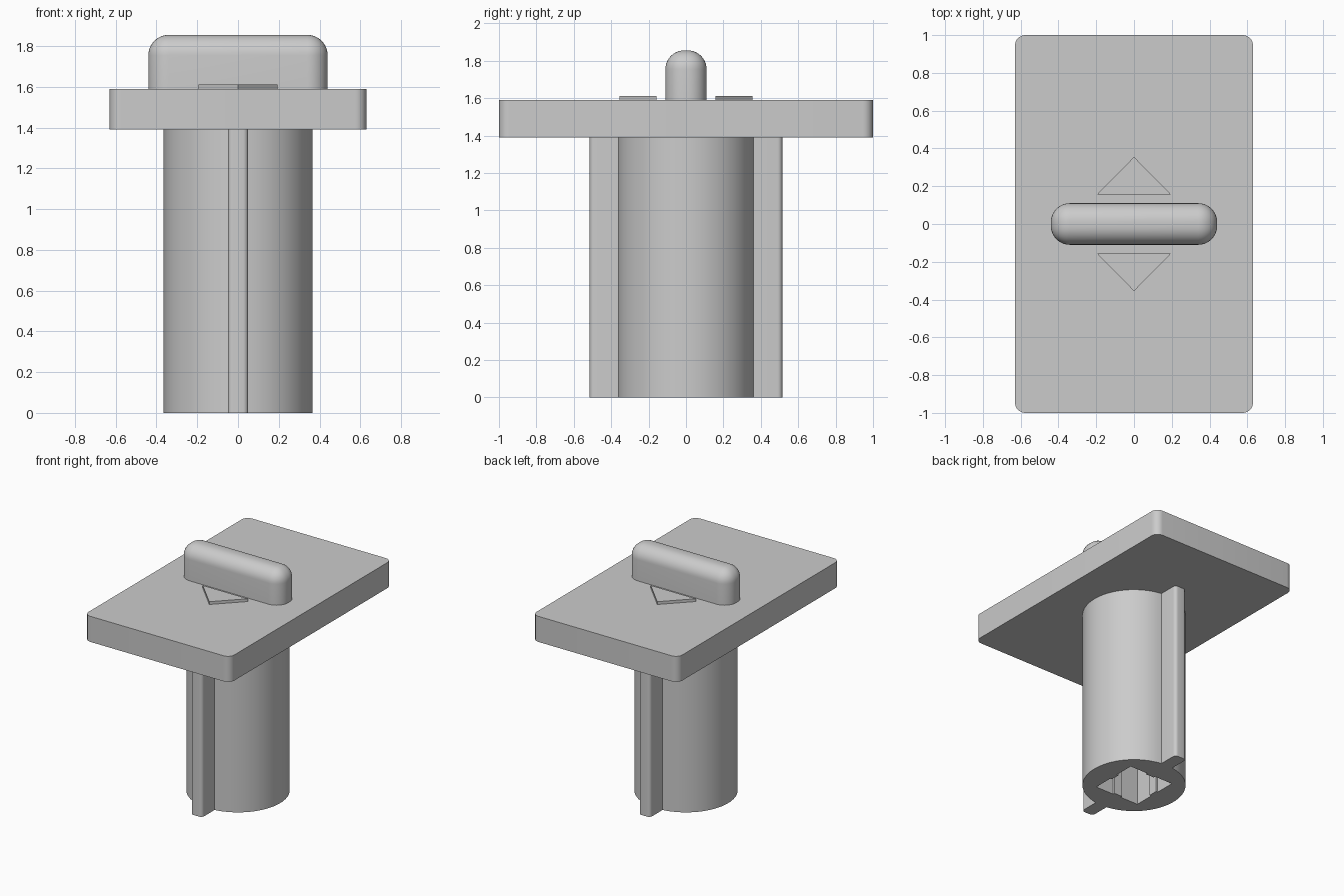
import bpy, bmesh, math
from mathutils import Vector

cube = bpy.data.objects.get("Cube")
if cube:
    bpy.data.objects.remove(cube, do_unlink=True)

grey = bpy.data.materials.new("plain grey")
grey.use_nodes = True
grey.diffuse_color = (0.6, 0.6, 0.6, 1)
grey.node_tree.nodes["Principled BSDF"].inputs["Base Color"].default_value = (0.6, 0.6, 0.6, 1)


def finish(bm, name):
    bmesh.ops.recalc_face_normals(bm, faces=bm.faces)
    mesh = bpy.data.meshes.new(name)
    bm.to_mesh(mesh)
    bm.free()
    mesh.materials.append(grey)
    obj = bpy.data.objects.new(name, mesh)
    bpy.context.collection.objects.link(obj)
    bpy.ops.object.select_all(action="DESELECT")
    obj.select_set(True)
    bpy.context.view_layer.objects.active = obj
    bpy.ops.object.shade_smooth_by_angle(angle=math.radians(35))
    return obj


def prism(name, loops, z0, z1):
    """Extrude closed outlines upward; inner outlines become holes."""
    bm = bmesh.new()
    for pts in loops:
        vs = [bm.verts.new((x, y, z0)) for x, y in pts]
        for a, b in zip(vs, vs[1:] + vs[:1]):
            bm.edges.new((a, b))
    bmesh.ops.triangle_fill(bm, edges=bm.edges[:], use_beauty=True, normal=(0, 0, 1))
    top = bmesh.ops.extrude_face_region(bm, geom=bm.faces[:], use_keep_orig=True)
    verts = [g for g in top["geom"] if isinstance(g, bmesh.types.BMVert)]
    bmesh.ops.translate(bm, verts=verts, vec=(0, 0, z1 - z0))
    return finish(bm, name)


def rounded_box(name, half_x, half_y, z0, z1, radius, segments, pick):
    """Box with the edges chosen by the pick rule rounded off."""
    bm = bmesh.new()
    bmesh.ops.create_cube(bm, size=2)
    for v in bm.verts:
        v.co = Vector((v.co.x * half_x, v.co.y * half_y, z1 if v.co.z > 0 else z0))
    edges = [e for e in bm.edges if pick(e, z1)]
    bmesh.ops.bevel(bm, geom=edges, offset=radius, segments=segments,
                    profile=0.5, affect="EDGES", clamp_overlap=True)
    return finish(bm, name)


def upright(e, top):
    return abs(e.verts[0].co.z - e.verts[1].co.z) > 0.01


def not_bottom(e, top):
    return max(v.co.z for v in e.verts) > top - 0.01


def turned(pts, quarter):
    c, s = round(math.cos(quarter * math.pi / 2)), round(math.sin(quarter * math.pi / 2))
    return [(c * x - s * y, s * x + c * y) for x, y in pts]


# Shaft outline: round barrel with a round-nosed fin at front and back
R, FIN, TIP, NOSE = 0.365, 0.05, 0.515, 0.025
start = -math.pi / 2 + math.asin(FIN / R)
half = [(R * math.cos(a), R * math.sin(a))
        for a in (start + (-2 * start) * i / 40 for i in range(41))]
for side, first in ((1, 0), (-1, 90)):
    for i in range(7):
        a = math.radians(first + 15 * i)
        half.append((side * (FIN - NOSE) + NOSE * math.cos(a),
                     TIP - NOSE + NOSE * math.sin(a)))
outline = half + turned(half, 2)

# Square socket with a slim rib in the middle of each wall
S, RIB, DEPTH = 0.19, 0.035, 0.015
wall = [(S, -S), (S, -RIB), (S - DEPTH, -RIB), (S - DEPTH, RIB), (S, RIB)]
socket = [p for q in range(4) for p in turned(wall, q)]
prism("shaft", [outline, socket], 0, 1.395)

# Plate and grip
rounded_box("plate", 0.63, 1.0, 1.39, 1.59, 0.055, 8, upright)
rounded_box("grip", 0.44, 0.11, 1.57, 1.855, 0.1, 10, not_bottom)

# Raised pointers on either side of the grip
for name, s in (("back_pointer", 1), ("front_pointer", -1)):
    prism(name, [[(-0.195, s * 0.157), (0.195, s * 0.157), (0, s * 0.355)]], 1.585, 1.612)
